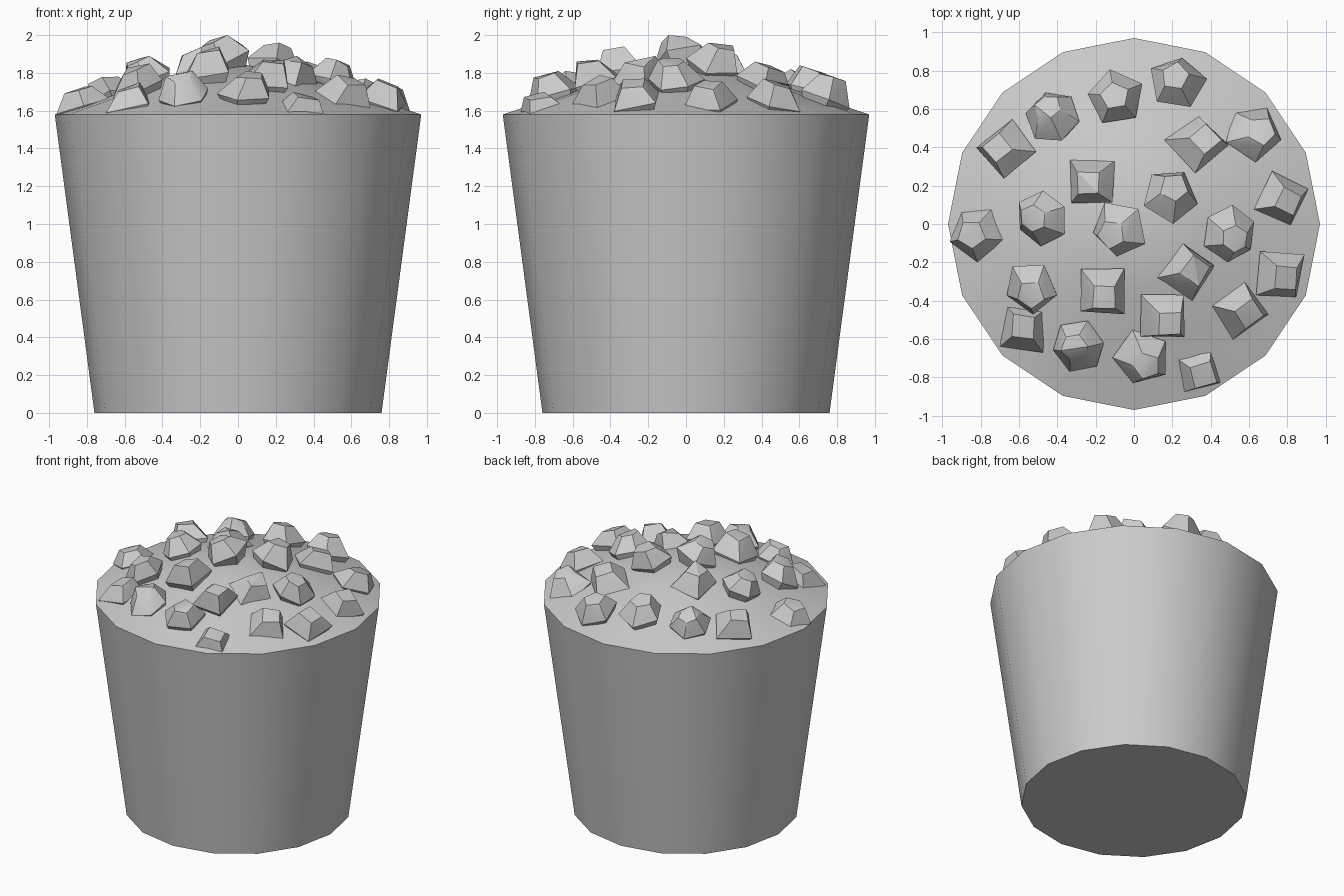
import bpy, bmesh, random
from math import sin, cos, radians, hypot, tau
from mathutils import Vector, Matrix

if "Cube" in bpy.data.objects:
    bpy.data.objects.remove(bpy.data.objects["Cube"])

random.seed(4)


def finish(name, bm, angle=30):
    bmesh.ops.recalc_face_normals(bm, faces=bm.faces)
    me = bpy.data.meshes.new(name)
    bm.to_mesh(me)
    bm.free()
    me.shade_smooth()
    me.set_sharp_from_angle(angle=radians(angle))
    ob = bpy.data.objects.new(name, me)
    bpy.context.collection.objects.link(ob)
    return ob


def lathe(name, profile, sides=16):
    # ring per (radius, height); first and last rings may be a pole
    bm = bmesh.new()
    rings = []
    for r, z in profile:
        n = sides if r else 1
        rings.append([bm.verts.new((r * cos(tau * i / sides), r * sin(tau * i / sides), z))
                      for i in range(n)])
    for a, b in zip(rings, rings[1:]):
        for i in range(sides):
            j = (i + 1) % sides
            if len(b) == 1:
                bm.faces.new((a[i], a[j], b[0]))
            else:
                bm.faces.new((a[i], a[j], b[j], b[i]))
    bm.faces.new(rings[0][::-1])
    return finish(name, bm)


# Tapered bucket and the mound of filling on top
lathe("bucket_with_mound", [(0.76, 0), (0.97, 1.58), (0.65, 1.685), (0.35, 1.785), (0, 1.85)])

# Chunks: x, y, top height, corner angle, sides
chunks = [
    (.23, .74, 1.80, 80, 5), (-.10, .66, 1.84, 100, 5), (-.42, .56, 1.82, 50, 6),
    (-.66, .39, 1.78, 85, 4), (.62, .48, 1.77, 130, 5), (.33, .43, 1.86, 85, 4),
    (-.22, .22, 1.94, 45, 4), (.19, .15, 1.96, 130, 5), (.77, .13, 1.76, 110, 4),
    (-.48, .03, 1.89, 85, 6), (-.08, -.03, 2.0, 45, 5), (-.82, -.04, 1.73, 200, 5),
    (.50, -.05, 1.88, 85, 6), (.28, -.25, 1.89, 100, 4), (.76, -.27, 1.77, 130, 4),
    (-.54, -.33, 1.85, -15, 5), (-.17, -.35, 1.94, 45, 4), (-.58, -.54, 1.75, 220, 4),
    (.15, -.48, 1.87, -45, 4), (.55, -.45, 1.79, 80, 4), (-.29, -.64, 1.81, 10, 6),
    (.04, -.70, 1.81, 180, 5), (.32, -.75, 1.70, 150, 4),
]


def chunk(index, x, y, top, start, sides):
    # faceted lump: small base, wide middle, offset smaller crown, leaning with the mound
    r = hypot(x, y)
    tilt = Vector((0, 0, 1)).rotation_difference(
        Vector((x / r * 0.32, y / r * 0.32, 1))).to_matrix()
    tilt = tilt @ Matrix.Rotation(radians(random.uniform(-8, 8)), 3, 'X')
    size = {4: 0.165, 5: 0.155, 6: 0.147}[sides]
    dx, dy = random.uniform(-.03, .03), random.uniform(-.03, .03)
    pts = []
    for scale, h, off in ((0.65, -0.10, 0), (1, -0.01, 0), (0.5, 0.095, 1)):
        for i in range(sides):
            a = radians(start) + tau * i / sides
            rad = size * scale * random.uniform(0.92, 1.04)
            pts.append(tilt @ Vector((rad * cos(a) + dx * off, rad * sin(a) + dy * off,
                                      h + random.uniform(-.015, .015))))
    lift = top - max(p.z for p in pts)
    bm = bmesh.new()
    for p in pts:
        bm.verts.new(p + Vector((x, y, lift)))
    bmesh.ops.convex_hull(bm, input=bm.verts)
    finish(f"chunk_{index:02d}", bm)


for i, c in enumerate(chunks, 1):
    chunk(i, *c)
